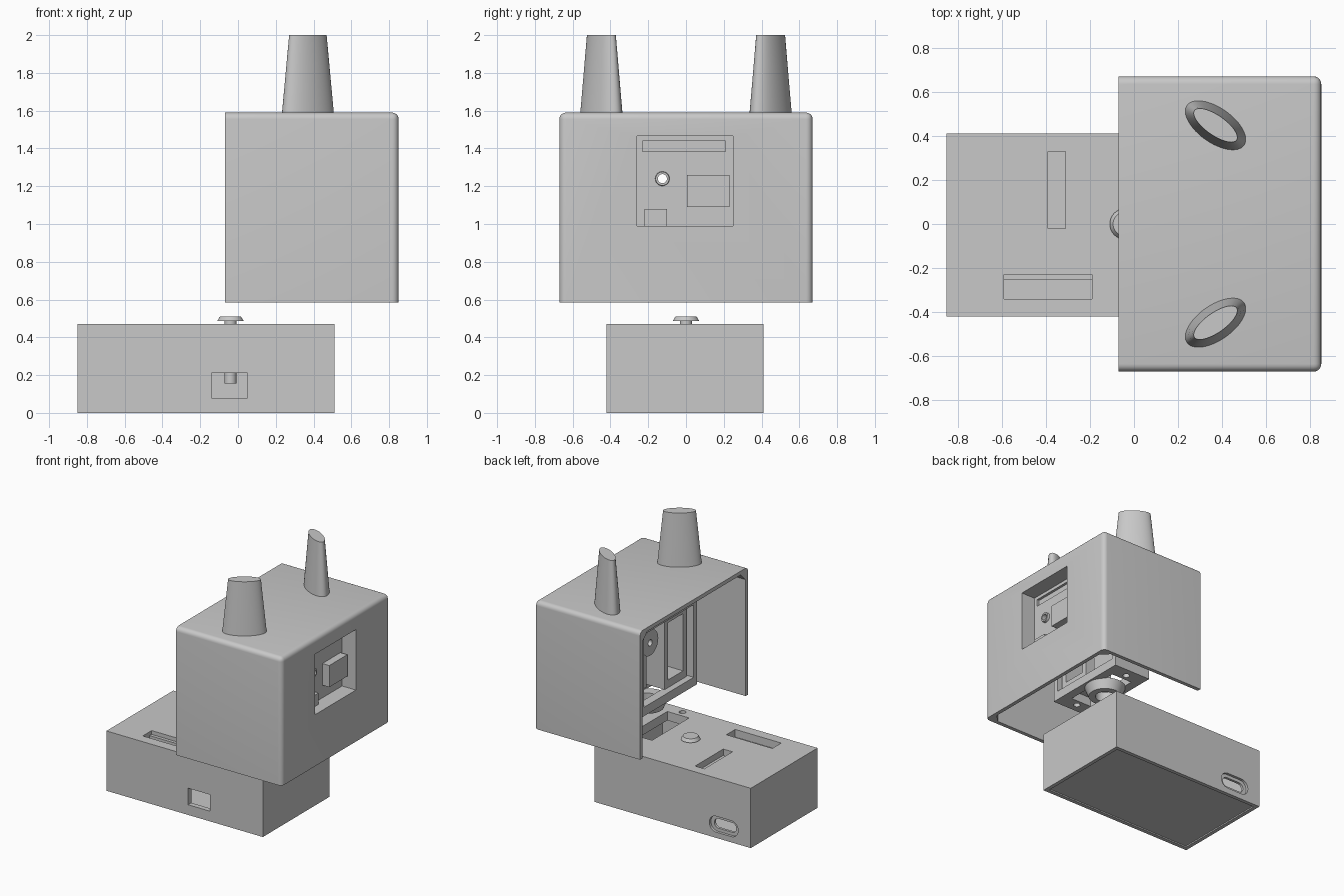
import bpy
import math
from mathutils import Vector

cube = bpy.data.objects.get("Cube")
if cube:
    bpy.data.objects.remove(cube, do_unlink=True)

grey = bpy.data.materials.new("plain grey")
grey.use_nodes = True
grey.diffuse_color = (0.58, 0.58, 0.58, 1)
grey.node_tree.nodes["Principled BSDF"].inputs["Base Color"].default_value = (0.58, 0.58, 0.58, 1)


def finish(ob, name):
    ob.name = ob.data.name = name
    ob.data.materials.clear()
    ob.data.materials.append(grey)
    return ob


def apply(ob, mod):
    bpy.ops.object.select_all(action="DESELECT")
    bpy.context.view_layer.objects.active = ob
    ob.select_set(True)
    bpy.ops.object.modifier_apply(modifier=mod.name)


def box(name, x, y, z, bevel=0, segments=1):
    """Box from three (low, high) ranges, with optional bevelled edges."""
    bpy.ops.mesh.primitive_cube_add(size=1)
    ob = bpy.context.object
    lows, highs = Vector((x[0], y[0], z[0])), Vector((x[1], y[1], z[1]))
    for v in ob.data.vertices:
        v.co = Vector([(lo + hi) / 2 + c * (hi - lo) for lo, hi, c in zip(lows, highs, v.co)])
    if bevel:
        mod = ob.modifiers.new("bevel", "BEVEL")
        mod.width, mod.segments = bevel, segments
        apply(ob, mod)
    return finish(ob, name)


def cone(name, centre, r1, r2, depth, axis="z"):
    """Round part starting at centre and running along an axis."""
    turn = {"z": (0, 0, 0), "x": (0, math.pi / 2, 0), "y": (-math.pi / 2, 0, 0)}[axis]
    bpy.ops.mesh.primitive_cone_add(vertices=40, radius1=r1, radius2=r2, depth=depth, rotation=turn)
    ob = bpy.context.object
    step = {"x": (1, 0, 0), "y": (0, 1, 0), "z": (0, 0, 1)}[axis]
    ob.location = Vector(centre) + Vector(step) * depth / 2
    return finish(ob, name)


def cut(ob, *cutters):
    for c in cutters:
        bpy.context.view_layer.update()
        mod = ob.modifiers.new("cut", "BOOLEAN")
        mod.object, mod.operation, mod.solver = c, "DIFFERENCE", "EXACT"
        apply(ob, mod)
        bpy.data.objects.remove(c, do_unlink=True)
    return ob


def smooth(ob):
    bpy.ops.object.select_all(action="DESELECT")
    bpy.context.view_layer.objects.active = ob
    ob.select_set(True)
    bpy.ops.object.shade_smooth_by_angle(angle=math.radians(32))


# Hollow base with recessed underside, top pockets and side openings
base = box("base_case", (-0.85, 0.51), (-0.42, 0.41), (0, 0.47))
port_recess = box("c", (-0.74, -0.49), (0.39, 0.5), (0.045, 0.17))
port_hole = box("c", (-0.71, -0.52), (0.3, 0.5), (0.07, 0.145))
for port, r in ((port_recess, 0.06), (port_hole, 0.036)):
    mod = port.modifiers.new("round", "BEVEL")
    mod.width, mod.segments, mod.limit_method = r, 8, "WEIGHT"
    weights = port.data.attributes.new("bevel_weight_edge", "FLOAT", "EDGE")
    for e in port.data.edges:
        a, b = (port.data.vertices[i].co for i in e.vertices)
        weights.data[e.index].value = float(abs(a.y - b.y) > 0.05)
    apply(port, mod)
cut(base,
    box("c", (-0.81, 0.47), (-0.38, 0.37), (0.04, 0.40)),
    box("c", (-0.82, 0.48), (-0.39, 0.38), (-0.1, 0.01)),
    box("c", (-0.14, 0.05), (-0.5, -0.3), (0.08, 0.21)),
    port_recess, port_hole,
    box("c", (-0.39, -0.31), (-0.02, 0.33), (0.42, 0.6)),
    box("c", (-0.59, -0.19), (-0.34, -0.255), (0.41, 0.6)),
    box("c", (-0.59, -0.19), (-0.26, -0.23), (0.44, 0.6)),
    box("c", (0.19, 0.38), (-0.31, 0.15), (0.3, 0.6)),
    cone("c", (0.285, -0.365, 0.3), 0.025, 0.025, 0.3),
    cone("c", (0.285, 0.205, 0.3), 0.025, 0.025, 0.3))
smooth(base)

# Pan button on its stem
smooth(cone("button_stem", (-0.04, 0, 0.155), 0.032, 0.032, 0.34))
smooth(cone("button_cap", (-0.04, 0, 0.487), 0.07, 0.055, 0.024))

# Head shell, open underneath and at one side
shell = box("head_shell", (-0.3, 0.85), (-0.67, 0.67), (0.3, 1.59), 0.035, 5)
cut(shell,
    box("c", (-1, 2), (-1, 1), (0, 0.585)),
    box("c", (-1, -0.07), (-1, 1), (0, 2)),
    box("c", (-0.6, 0.82), (-0.64, 0.64), (0.1, 1.56), 0.06),
    box("c", (0.7, 1), (-0.26, 0.25), (0.99, 1.465)))
smooth(shell)

# Ears: tapered ovals turned towards each other
for name, side in (("right_ear", -1), ("left_ear", 1)):
    bpy.ops.mesh.primitive_cylinder_add(vertices=48, radius=1, depth=1)
    ear = finish(bpy.context.object, name)
    for v in ear.data.vertices:
        top = v.co.z > 0
        v.co.x *= 0.117 if top else 0.159
        v.co.y *= 0.045 if top else 0.08
        v.co.z = 2 if top else 1.58
    ear.location = (0.37, side * 0.448, 0)
    ear.rotation_euler.z = -side * math.radians(35)
    smooth(ear)

# Recessed panel behind the window
panel = box("window_panel", (0.70, 0.835), (-0.29, 0.28), (0.96, 1.495))
cut(panel,
    box("c", (0.73, 1), (-0.26, 0.25), (0.99, 1.465)),
    box("c", (0.71, 1), (-0.23, 0.21), (1.385, 1.44)),
    cone("c", (0.6, -0.125, 1.24), 0.024, 0.024, 0.3, "x"))
collar = cone("panel_collar", (0.71, -0.125, 1.24), 0.04, 0.036, 0.04, "x")
smooth(cut(collar, cone("c", (0.6, -0.125, 1.24), 0.024, 0.024, 0.3, "x")))
box("panel_block", (0.72, 0.79), (0.005, 0.23), (1.09, 1.26))
box("panel_foot", (0.72, 0.77), (-0.22, -0.10), (0.98, 1.08))

# Inner bracket frame with a slotted floor
bracket = box("inner_bracket", (0.15, 0.47), (-0.35, 0.35), (0.73, 1.41))
cut(bracket,
    box("c", (0, 0.6), (-0.31, 0.31), (0.80, 1.37)),
    box("c", (0.22, 0.40), (-0.23, 0.23), (0.6, 0.9)),
    *[cone("c", (0.31, y, 0.6), 0.025, 0.025, 0.3) for y in (-0.28, 0.28)])
smooth(bracket)

# Motor cradle and tilt hub inside the bracket
cradle = box("motor_cradle", (0.2, 0.44), (-0.29, -0.02), (0.80, 1.35))
cut(cradle, box("c", (0, 0.6), (-0.25, -0.06), (0.86, 1.31)))
hub = cone("tilt_hub", (0.22, 0.13, 1.22), 0.10, 0.06, 0.12, "x")
smooth(cut(hub, cone("c", (0.1, 0.13, 1.22), 0.025, 0.025, 0.4, "x")))
box("hub_mount", (0.33, 0.40), (0.02, 0.24), (0.80, 1.37))

# Socket ring under the bracket
ring = cone("socket_ring", (0.31, 0.04, 0.66), 0.12, 0.15, 0.075)
smooth(cut(ring, cone("c", (0.31, 0.04, 0.6), 0.07, 0.07, 0.3)))
